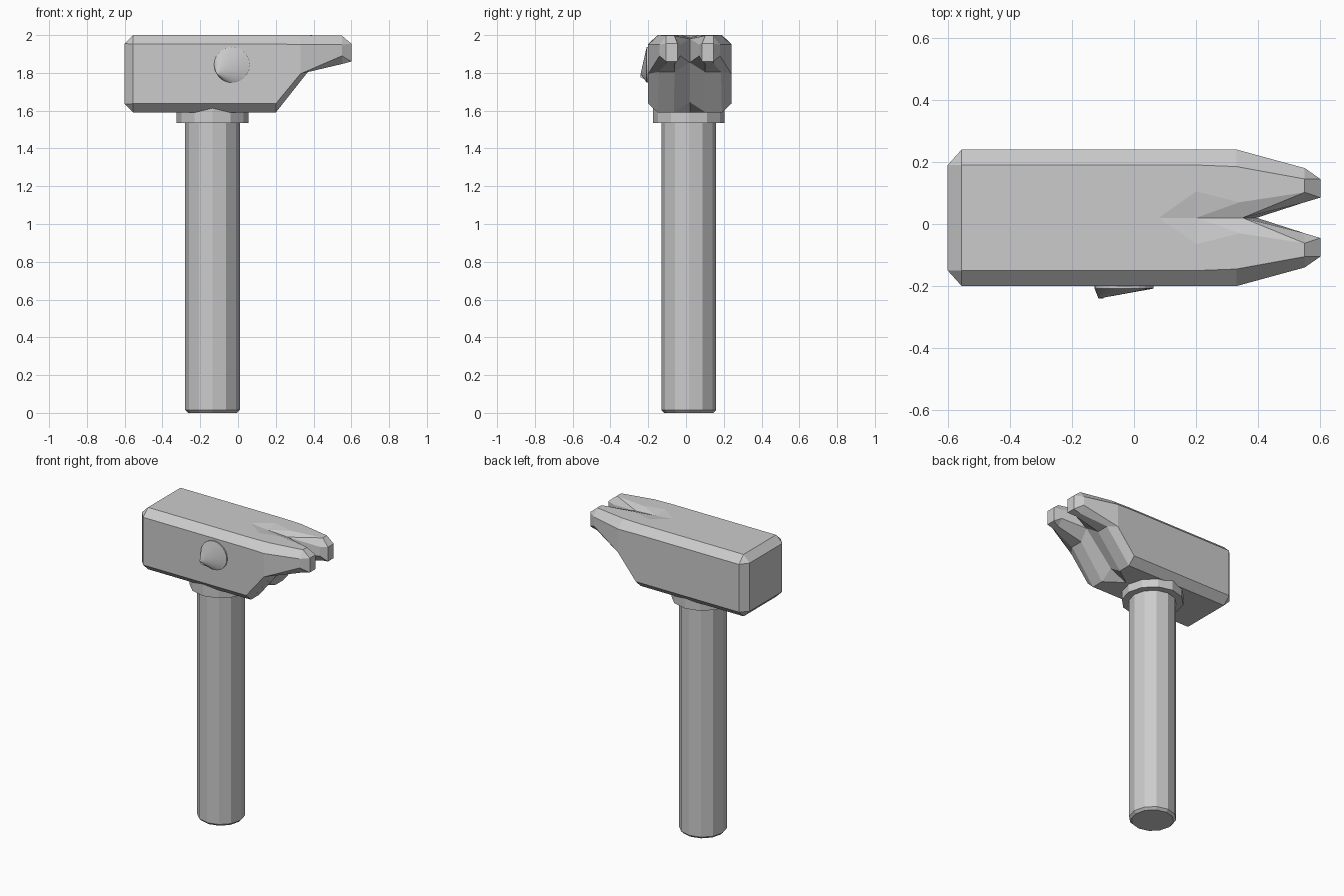
import bpy, bmesh
from math import cos, sin, pi

if "Cube" in bpy.data.objects:
    bpy.data.objects.remove(bpy.data.objects["Cube"])

CY = 0.02  # head's symmetry plane


def finish(bm, name):
    bmesh.ops.remove_doubles(bm, verts=bm.verts, dist=0.0005)
    bmesh.ops.recalc_face_normals(bm, faces=bm.faces)
    me = bpy.data.meshes.new(name)
    bm.to_mesh(me)
    bm.free()
    ob = bpy.data.objects.new(name, me)
    bpy.context.collection.objects.link(ob)
    return ob


def lathe(name, x, y, rings, n):
    """Upright turned part from (radius, z) rings."""
    bm = bmesh.new()
    loops = [[bm.verts.new((x + r * cos(2 * pi * i / n), y + r * sin(2 * pi * i / n), z))
              for i in range(n)] for r, z in rings]
    for a, b in zip(loops, loops[1:]):
        for i in range(n):
            j = (i + 1) % n
            bm.faces.new((a[i], a[j], b[j], b[i]))
    bm.faces.new(loops[0])
    bm.faces.new(loops[-1])
    return finish(bm, name)


# Handle and collar
lathe("handle", -0.135, 0.015, [(0.13, 0), (0.145, 0.015), (0.145, 1.62)], 12)
lathe("collar", -0.135, 0.015, [(0.19, 1.535), (0.19, 1.65)], 12)

# Head: half sections (x, distance from symmetry plane, z), running from the
# upper centre over the top, outer side and bottom to the lower centre


def body(x, c, w=0.0):
    return [(x, 0, 2), (x, w, 2), (x, .17, 2), (x, .22, 1.953),
            (x, .22, 1.637), (x, .17, 1.59), (x, w, 1.59), (x, 0, 1.59)]


face = [(-.6, u, z) for u, z in ((0, 1.955), (0, 1.955), (.17, 1.955), (.17, 1.955),
                                 (.17, 1.635), (.17, 1.635), (0, 1.635), (0, 1.635))]
root = body(.2, 0, .085)
root[0], root[7] = (.2, 0, 1.988), (.2, 0, 1.645)
fork = [(.35, 0, 1.98), (.34, .05, 2), (.33, .165, 2), (.33, .22, 1.95),
        (.33, .22, 1.795), (.37, .165, 1.805), (.37, .08, 1.805), (.395, 0, 1.855)]
claw = [(.55, .05, 1.95), (.55, .082, 1.997), (.55, .125, 1.997), (.55, .16, 1.95),
        (.55, .16, 1.89), (.55, .125, 1.847), (.55, .082, 1.847), (.55, .05, 1.89)]
tip = [(.6, u, z) for u, z in ((.065, 1.955), (.065, 1.955), (.125, 1.955), (.125, 1.955),
                               (.125, 1.86), (.125, 1.86), (.065, 1.86), (.065, 1.86))]
sections = [face, body(-.555, 0), body(.08, 0), root, fork, claw, tip]

bm = bmesh.new()


def poly(points, s):
    pts = []
    for p in points:
        if p not in pts:
            pts.append(p)
    if len(pts) > 2:
        bm.faces.new([bm.verts.new((x, CY + s * u, z)) for x, u, z in pts])


for s in (1, -1):
    for k, (a, b) in enumerate(zip(sections, sections[1:])):
        for i in range(8):
            j = (i + 1) % 8
            if i == 7 and k < 4:      # open at the symmetry plane before the fork
                continue
            if i == 0:                # groove splits run along the diagonal
                poly((a[i], b[j], b[i]), s)
                poly((a[i], a[j], b[j]), s)
            else:
                poly((a[i], a[j], b[j], b[i]), s)
    poly(face, s)
    poly(tip, s)
finish(bm, "hammer_head")

# Side plug: flat disc with its lower left rim pulled outward
bm = bmesh.new()
n, r, px, pz = 24, 0.095, -0.032, 1.843
low = 14
front, back = [], []
for i in range(n):
    t = 2 * pi * i / n
    x, z = px + r * cos(t), pz + r * sin(t)
    front.append(bm.verts.new((x, -0.24 if i in (low, low + 1) else -0.208, z)))
    back.append(bm.verts.new((x, -0.19, z)))
for i in range(n):
    j = (i + 1) % n
    bm.faces.new((front[i], front[j], back[j], back[i]))
    if low not in (i, j):
        bm.faces.new((front[low], front[i], front[j]))
bm.faces.new(back)
finish(bm, "side_plug")
